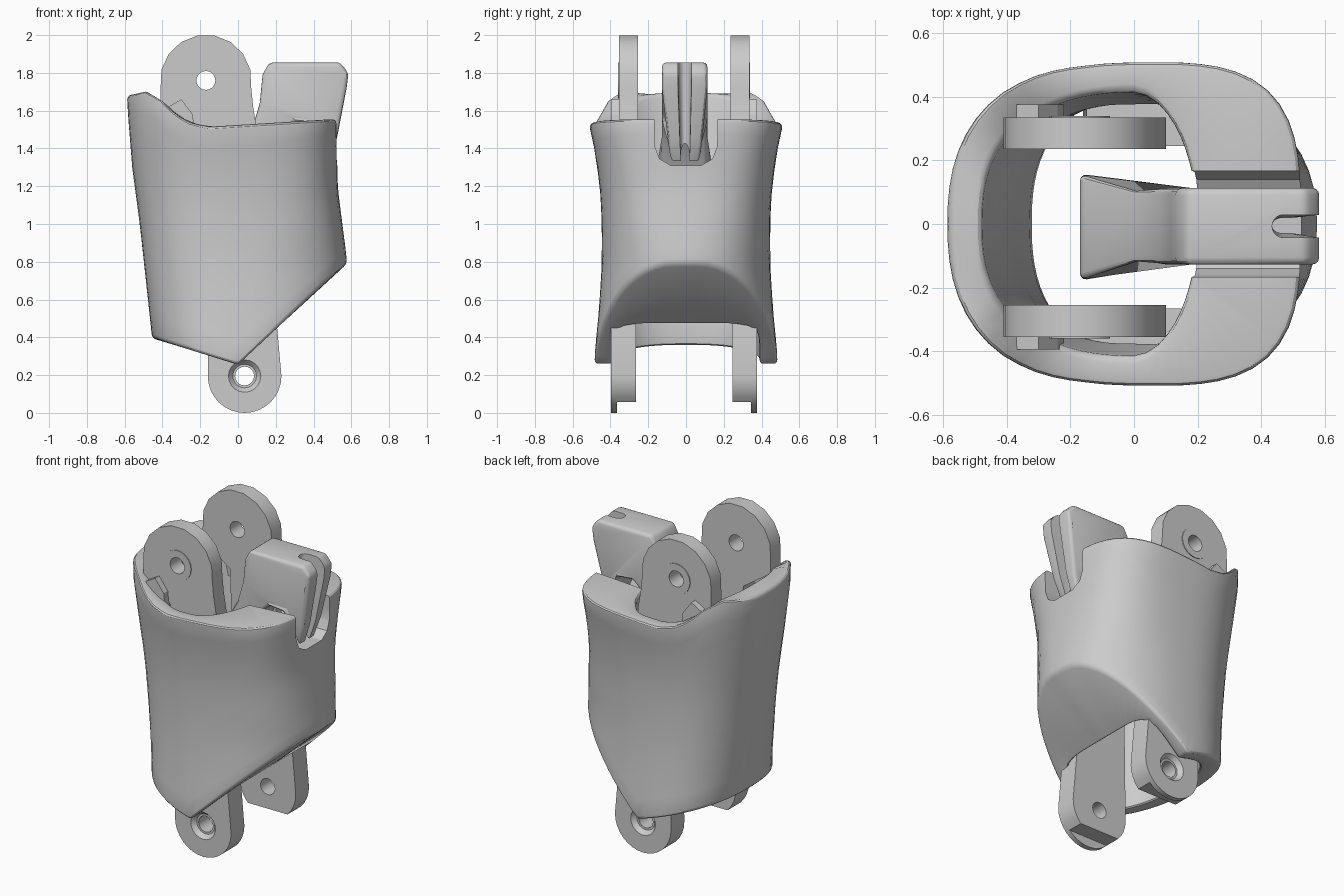
import bpy, bmesh
from math import sin, cos, pi, radians

if "Cube" in bpy.data.objects:
    bpy.data.objects.remove(bpy.data.objects["Cube"])


def interp(table, v):
    if v <= table[0][0]:
        return table[0][1]
    for (a, fa), (b, fb) in zip(table, table[1:]):
        if v <= b:
            return fa + (fb - fa) * (v - a) / (b - a)
    return table[-1][1]


def make_object(name, bm):
    bmesh.ops.recalc_face_normals(bm, faces=bm.faces[:])
    mesh = bpy.data.meshes.new(name)
    bm.to_mesh(mesh)
    bm.free()
    obj = bpy.data.objects.new(name, mesh)
    bpy.context.collection.objects.link(obj)
    return obj


def extrude(name, pts, offset):
    """Extrude a 3D outline by changing one coordinate: offset = (axis, value)."""
    bm = bmesh.new()
    face = bm.faces.new([bm.verts.new(p) for p in pts])
    for g in bmesh.ops.extrude_face_region(bm, geom=[face])["geom"]:
        if isinstance(g, bmesh.types.BMVert):
            g.co[offset[0]] = offset[1]
    return make_object(name, bm)


def prism(name, pts, y0, y1):
    return extrude(name, [(x, y0, z) for x, z in pts], (1, y1))


def arc(cx, cz, r, a0, a1, n):
    return [(cx + r * cos(radians(a0 + (a1 - a0) * i / n)),
             cz + r * sin(radians(a0 + (a1 - a0) * i / n))) for i in range(n + 1)]


def cone_y(cx, cz, r0, r1, y0, y1, n=20):
    """Cutter along y with radius r0 at y0 and r1 at y1."""
    bm = bmesh.new()
    rings = [[bm.verts.new((x, y, z)) for x, z in arc(cx, cz, r, 0, 360 - 360 / n, n - 1)]
             for r, y in ((r0, y0), (r1, y1))]
    for i in range(n):
        j = (i + 1) % n
        bm.faces.new((rings[0][i], rings[0][j], rings[1][j], rings[1][i]))
    bm.faces.new(rings[0])
    bm.faces.new(rings[1])
    return make_object("hole_cutter", bm)


def apply_mods(obj):
    dg = bpy.context.evaluated_depsgraph_get()
    mesh = bpy.data.meshes.new_from_object(obj.evaluated_get(dg))
    obj.modifiers.clear()
    obj.data = mesh


def bevel(obj, width, segments=3, angle=35):
    m = obj.modifiers.new("bevel", "BEVEL")
    m.width, m.segments = width, segments
    m.limit_method, m.angle_limit = "ANGLE", radians(angle)
    apply_mods(obj)


def cut(obj, cutter):
    m = obj.modifiers.new("cut", "BOOLEAN")
    m.operation, m.object, m.solver = "DIFFERENCE", cutter, "EXACT"
    apply_mods(obj)
    bpy.data.objects.remove(cutter)


# Shell: extents and corner roundness by height
LEFT = [(0.4, 0.455), (1.0, 0.52), (1.3, 0.56), (1.65, 0.588)]
RIGHT = [(0.8, 0.578), (1.2, 0.527), (1.55, 0.525)]
WIDE = [(0.3, 0.485), (0.55, 0.46), (0.8, 0.445), (1.1, 0.447), (1.35, 0.475), (1.55, 0.518)]
ROUND_R = [(0.8, 2.3), (1.5, 3.3)]
IN_LEFT = [(0.4, 0.32), (1.2, 0.40), (1.65, 0.48)]
IN_RIGHT = [(0.5, 0.225), (1.2, 0.2)]
IN_WIDE = [(0.3, 0.39), (1.0, 0.375), (1.5, 0.415)]
IN_ROUND = [(0.5, 6.0), (1.0, 5.0), (1.5, 1.85)]
BOTTOM = [(-0.45, 0.395), (0, 0.255), (0.57, 0.79)]
TOP = [(-0.585, 1.68), (-0.5, 1.71), (-0.42, 1.67), (-0.34, 1.585), (-0.25, 1.535),
       (-0.15, 1.515), (0.5, 1.555)]


def shell_point(a, t, inner):
    x = y = 0.0
    c, s = cos(a), sin(a)
    for _ in range(12):
        lo, hi = interp(BOTTOM, x), interp(TOP, x)
        z = lo + (hi - lo) * t
        if c < 0:
            e, n = interp(IN_LEFT if inner else LEFT, z), 2.45
        else:
            e = interp(IN_RIGHT if inner else RIGHT, z)
            n = interp(IN_ROUND if inner else ROUND_R, z)
        w = interp(IN_WIDE if inner else WIDE, z)
        r = ((abs(c) / e) ** n + (abs(s) / w) ** n) ** (-1 / n)
        x, y = r * c, r * s
    return x, y, z


SEG, LEVELS = 64, 10
bm = bmesh.new()
rings = [[bm.verts.new(shell_point(2 * pi * i / SEG, k / LEVELS, inner)) for i in range(SEG)]
         for inner, order in ((False, range(LEVELS + 1)), (True, range(LEVELS, -1, -1)))
         for k in order]
for k, ring in enumerate(rings):
    nxt = rings[(k + 1) % len(rings)]
    for i in range(SEG):
        j = (i + 1) % SEG
        bm.faces.new((ring[i], ring[j], nxt[j], nxt[i]))
shell = make_object("shell", bm)
bevel(shell, 0.022, 3, 42)

# Channel for the lever
channel = [(-0.17, 1.8), (-0.165, 1.41), (-0.14, 1.345), (-0.08, 1.31),
           (0.08, 1.31), (0.14, 1.345), (0.165, 1.41), (0.17, 1.8)]
cut(shell, extrude("channel_cutter", [(0.1, y, z) for y, z in channel], (0, 0.8)))

# Hinge lugs on both sides
parts = [shell]
CY = -0.01
for s, side in ((-1, "front"), (1, "back")):
    Y = lambda d: CY + s * d
    # upper lug, its boss ring and bracket
    pts = arc(-0.17, 1.76, 0.242, -8, 188, 9) + [
        (-0.41, 1.63), (-0.22, 1.5), (-0.2, 0.9), (0.1, 0.9), (0.1, 1.5), (0.08, 1.62)]
    lug = prism(f"upper_lug_{side}", pts, Y(0.245), Y(0.345))
    ring = prism(f"boss_ring_{side}", arc(-0.17, 1.76, 0.095, 0, 342, 19), Y(0.34), Y(0.35))
    for o in (lug, ring):
        cut(o, cone_y(-0.17, 1.76, 0.05, 0.05, -0.6, 0.6))
    bracket = prism(f"bracket_{side}", [(-0.37, 1.62), (-0.3, 1.66), (-0.24, 1.58),
                                        (-0.22, 1.4), (-0.34, 1.4)], Y(0.34), Y(0.385))
    # lower lug: flat-footed plate with a thin rounded outer flange
    sides = [(-0.15, 0.95), (0.16, 0.95), (0.21, 0.42)]
    rim = arc(0.035, 0.195, 0.195, 0, -180, 16)
    foot = [p for p in rim if p[1] > 0.04]
    low = prism(f"lower_lug_{side}", sides + foot, Y(0.255), Y(0.36))
    flange = prism(f"lower_flange_{side}", sides + rim, Y(0.355), Y(0.387))
    for o in (low, flange):
        cut(o, cone_y(0.035, 0.195, 0.05, 0.05, -0.6, 0.6))
    cut(flange, cone_y(0.035, 0.195, 0.05, 0.09, Y(0.345), Y(0.392)))
    parts += [lug, ring, bracket, low, flange]

# Lever with a forked end
lever = prism("lever", [
    (0.165, 1.855), (0.54, 1.855), (0.585, 1.80), (0.575, 1.72), (0.525, 1.46), (0.48, 1.32),
    (0.44, 1.41), (0.40, 1.53), (0.3, 1.54), (0.2, 1.45), (0.12, 1.25), (-0.17, 1.10),
    (-0.17, 1.22), (0.0, 1.38), (0.08, 1.52), (0.115, 1.64), (0.13, 1.79)], -0.127, 0.113)
for v in lever.data.vertices:
    if v.co.x < -0.1:
        v.co.y *= 1.4
bevel(lever, 0.022, 3, 40)
slot = [(0.8, 0.036)] + arc(0.47, 0, 0.036, 90, 270, 10) + [(0.8, -0.036)]
cut(lever, extrude("slot_cutter", [(x, y - 0.007, 1.2) for x, y in slot], (2, 2.0)))
# prongs pinch together towards their tips
for v in lever.data.vertices:
    if v.co.x > 0.41 and v.co.z < 1.7:
        v.co.y *= 1 - 0.35 * (1.7 - v.co.z) / 0.36
parts.append(lever)

# Smooth shading with crisp edges
bpy.ops.object.select_all(action="DESELECT")
for o in parts:
    o.select_set(True)
bpy.context.view_layer.objects.active = shell
bpy.ops.object.shade_smooth_by_angle(angle=radians(28))
